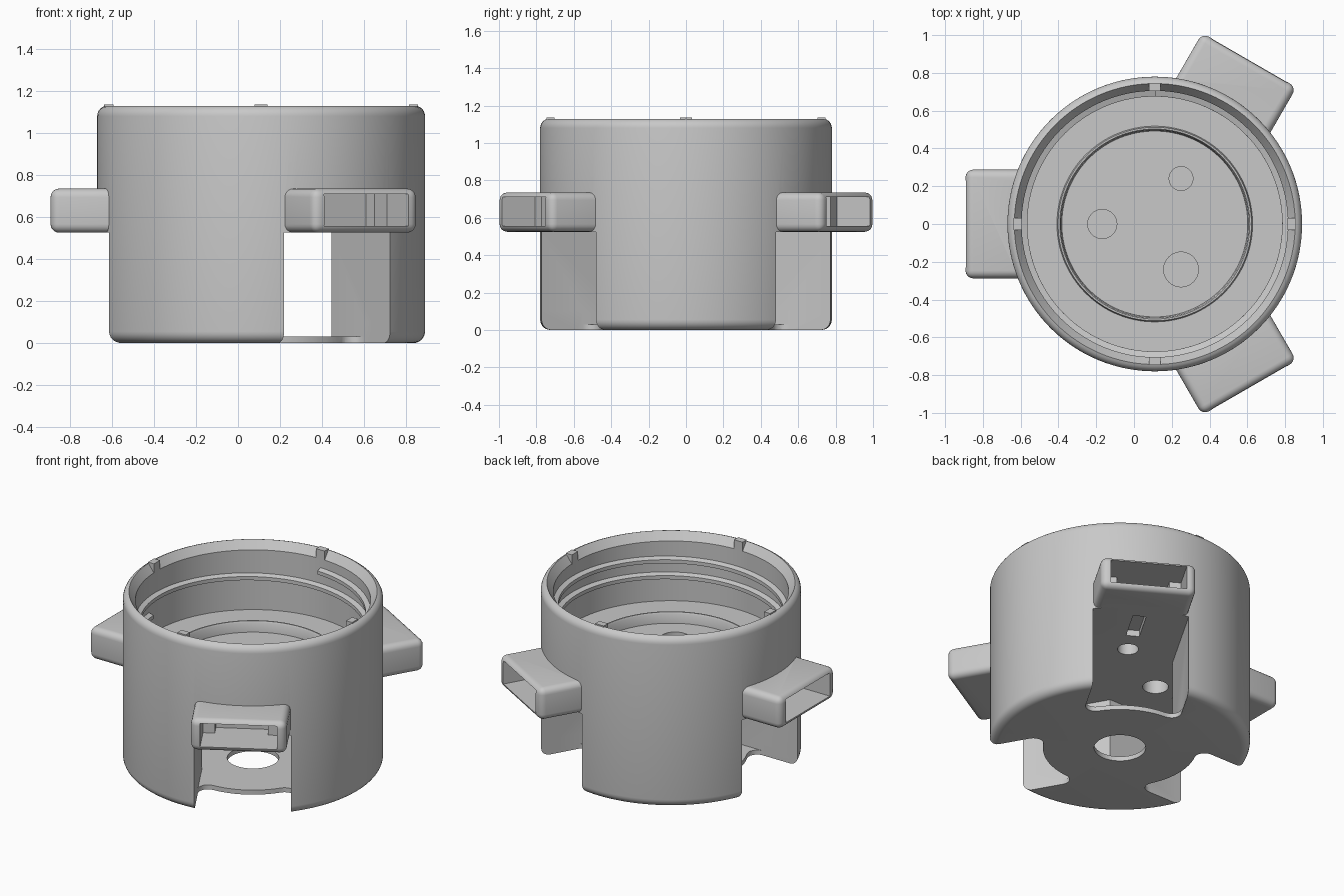
import bpy, bmesh, math
from mathutils import Matrix, Vector

if "Cube" in bpy.data.objects:
    bpy.data.objects.remove(bpy.data.objects["Cube"])

CX = 0.11                                   # axis of the round housing
ARMS = [math.pi, math.pi / 3, -math.pi / 3]   # directions of the three ports
HALF = 0.288                                # half width of ports
CHAN = 0.291                                # half width of channels

grey = bpy.data.materials.new("plain grey")
grey.diffuse_color = (0.58, 0.58, 0.58, 1)
grey.use_nodes = True
grey.node_tree.nodes["Principled BSDF"].inputs["Base Color"].default_value = grey.diffuse_color


def finish(bm, name):
    bmesh.ops.recalc_face_normals(bm, faces=bm.faces)
    me = bpy.data.meshes.new(name)
    bm.to_mesh(me)
    bm.free()
    ob = bpy.data.objects.new(name, me)
    bpy.context.collection.objects.link(ob)
    me.materials.append(grey)
    return ob


def place(bm, angle=0.0):
    bmesh.ops.transform(bm, verts=bm.verts,
                        matrix=Matrix.Translation((CX, 0, 0)) @ Matrix.Rotation(angle, 4, 'Z'))


def lathe(name, profile, n=128):
    bm = bmesh.new()
    rings = []
    for r, z in profile:
        if r == 0:
            rings.append([bm.verts.new((0, 0, z))] * n)
        else:
            rings.append([bm.verts.new((r * math.cos(2 * math.pi * i / n),
                                        r * math.sin(2 * math.pi * i / n), z)) for i in range(n)])
    for a, b in zip(rings, rings[1:]):
        for i in range(n):
            j = (i + 1) % n
            bm.faces.new(list(dict.fromkeys((a[i], a[j], b[j], b[i]))))
    place(bm)
    return finish(bm, name)


def box(name, u, t, z, angle, bevel=0.0):
    """Box spanning u outward, t sideways and z up, turned to an arm direction."""
    bm = bmesh.new()
    bmesh.ops.create_cube(bm, size=1)
    for v in bm.verts:
        v.co = Vector([lo + (c + 0.5) * (hi - lo) for c, (lo, hi) in zip(v.co, (u, t, z))])
    if bevel:
        bmesh.ops.bevel(bm, geom=list(bm.edges), offset=bevel, segments=5,
                        profile=0.5, affect='EDGES')
    place(bm, angle)
    return finish(bm, name)


def prism(name, pts, z0, z1, angle=0.0):
    bm = bmesh.new()
    face = bm.faces.new([bm.verts.new((x, y, z0)) for x, y in pts])
    ext = bmesh.ops.extrude_face_region(bm, geom=[face])["geom"]
    for v in ext:
        if isinstance(v, bmesh.types.BMVert):
            v.co.z = z1
    place(bm, angle)
    return finish(bm, name)


def disc(name, u, r, z0, z1, angle=0.0):
    return prism(name, [(u + r * math.cos(k * math.pi / 24), r * math.sin(k * math.pi / 24))
                        for k in range(48)], z0, z1, angle)


def arc(cx, cy, r, a0, a1, n=6):
    return [(cx + r * math.cos(math.radians(a0 + (a1 - a0) * i / n)),
             cy + r * math.sin(math.radians(a0 + (a1 - a0) * i / n))) for i in range(n + 1)]


def boolean(target, tool, op='DIFFERENCE'):
    mod = target.modifiers.new("cut", 'BOOLEAN')
    mod.operation, mod.solver, mod.object = op, 'EXACT', tool
    bpy.context.view_layer.objects.active = target
    bpy.ops.object.modifier_apply(modifier=mod.name)
    bpy.data.objects.remove(tool)


def smooth(ob):
    bpy.ops.object.select_all(action='DESELECT')
    ob.select_set(True)
    bpy.context.view_layer.objects.active = ob
    bpy.ops.object.shade_smooth_by_angle(angle=math.radians(30))


# Solid drum with rounded rims
housing = lathe("housing", [(0, 0)] + arc(0.725, 0.055, 0.055, -90, 0)
                + arc(0.73, 1.08, 0.05, 0, 90) + [(0, 1.13)])

# Rounded port blocks
for a in ARMS:
    boolean(housing, box("port", (0.3, 1.002), (-HALF, HALF), (0.525, 0.735), a, 0.041), 'UNION')

# Bore with flared mouth, shallow recessed floor and low raised ring
boolean(housing, lathe("bore", [(0, 0.63), (0.492, 0.63), (0.497, 0.69), (0.503, 0.70),
                                (0.512, 0.70), (0.518, 0.68), (0.705, 0.68), (0.705, 1.075),
                                (0.745, 1.13), (0.745, 1.3), (0, 1.3)]))

# Edge of the base plate: round middle flowing into the channel walls
R, F = 0.462, 0.06
ft = CHAN - F
fu = math.sqrt((R + F) ** 2 - ft ** 2)
tangent = math.atan2(ft, fu)
side = []
for i in range(7):
    a = tangent * i / 6
    side.append((R * math.cos(a), R * math.sin(a)))
for i in range(1, 7):
    a = math.pi + tangent + (math.pi / 2 - math.pi - tangent) * i / 6
    side.append((fu + F * math.cos(a), ft + F * math.sin(a)))
side.append((0.95, CHAN))
outline = [(x, -y) for x, y in side[:0:-1]] + side

# Channels, plate edges, port openings, wire slots and floor holes
for a, hole in zip(ARMS, (0.077, 0.063, 0.092)):
    boolean(housing, box("channel", (0, 0.9), (-CHAN, CHAN), (0.03, 0.525), a))
    boolean(housing, prism("plate_edge", outline, -0.1, 0.1, a))
    boolean(housing, box("opening", (0.8, 1.1), (-0.231, 0.231), (0.557, 0.71), a))
    boolean(housing, box("inner_opening", (0.72, 0.85), (-0.16, 0.16), (0.557, 0.71), a))
    boolean(housing, box("slot", (0.44, 0.68), (-0.04, 0.04), (0.4, 0.565), a))
    boolean(housing, disc("floor_hole", 0.278, hole, 0.4, 0.67, a))
boolean(housing, disc("base_hole", 0, 0.155, -0.1, 0.1))
smooth(housing)

# Locating tabs on the flared mouth
for k in range(4):
    box("rim_tab_%d" % (k + 1), (0.703, 0.747), (-0.031, 0.031), (1.07, 1.135), k * math.pi / 2)

# Internal screw thread
bm = bmesh.new()
steps, turns = 160, 1.73
rows = []
for i in range(steps + 1):
    f = i / steps
    a = math.pi / 2 - f * turns * 2 * math.pi
    z = 0.995 - 0.105 * turns * f
    rows.append([bm.verts.new((r * math.cos(a), r * math.sin(a), z + dz))
                 for r, dz in ((0.71, -0.024), (0.675, -0.012), (0.675, 0.012), (0.71, 0.024))])
for p, q in zip(rows, rows[1:]):
    for k in range(4):
        bm.faces.new((p[k], p[(k + 1) % 4], q[(k + 1) % 4], q[k]))
bm.faces.new(rows[0])
bm.faces.new(rows[-1])
place(bm)
smooth(finish(bm, "screw_thread"))
